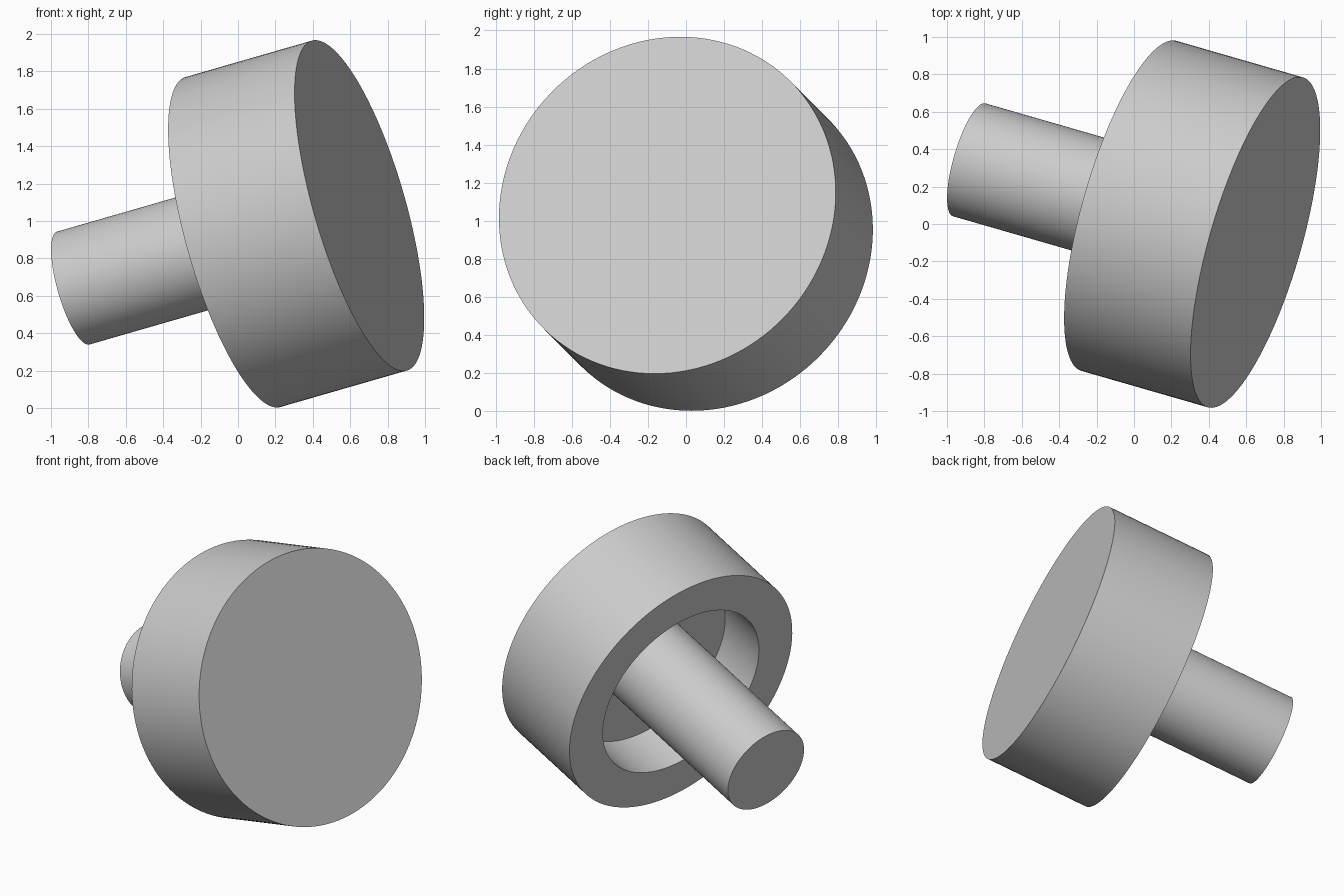
import bpy, bmesh, math
from mathutils import Vector, Matrix

cube = bpy.data.objects.get("Cube")
if cube:
    bpy.data.objects.remove(cube, do_unlink=True)

# Main dimensions, measured along the tilted axis from the closed face
HEAD_R, HEAD_H = 0.918, 0.73
BORE_R, FLOOR = 0.643, 0.365
STEM_R, STEM_END = 0.314, 1.652
CENTRE = Vector((0.649, -0.098, 1.082))
AXIS = Vector((-0.926, 0.267, -0.267))
SIDES = 128

grey = bpy.data.materials.new("light grey")
grey.use_nodes = True
colour = (0.6, 0.6, 0.6, 1)
grey.diffuse_color = colour
grey.node_tree.nodes["Principled BSDF"].inputs["Base Color"].default_value = colour


def lathe(name, profile):
    """Revolve (radius, height) points round local z and tilt onto the axis."""
    bm = bmesh.new()
    verts = [bm.verts.new((r, 0, h)) for r, h in profile]
    edges = [bm.edges.new(pair) for pair in zip(verts, verts[1:])]
    bmesh.ops.spin(bm, geom=verts + edges, cent=(0, 0, 0), axis=(0, 0, 1),
                   angle=math.tau, steps=SIDES, use_duplicate=False)
    bmesh.ops.remove_doubles(bm, verts=bm.verts, dist=1e-4)
    bmesh.ops.recalc_face_normals(bm, faces=bm.faces)
    mesh = bpy.data.meshes.new(name)
    bm.to_mesh(mesh)
    bm.free()
    mesh.materials.append(grey)
    obj = bpy.data.objects.new(name, mesh)
    bpy.context.collection.objects.link(obj)
    tilt = AXIS.to_track_quat('Z', 'Y').to_matrix().to_4x4()
    obj.matrix_world = Matrix.Translation(CENTRE) @ tilt
    bpy.ops.object.select_all(action='DESELECT')
    obj.select_set(True)
    bpy.context.view_layer.objects.active = obj
    bpy.ops.object.shade_smooth_by_angle(angle=math.radians(30))
    return obj


# Wide drum head with a round recess in its back
lathe("head", [(0, 0), (HEAD_R, 0), (HEAD_R, HEAD_H), (BORE_R, HEAD_H),
               (BORE_R, FLOOR), (0, FLOOR)])

# Solid stem rising from the recess floor
lathe("stem", [(0, FLOOR - 0.02), (STEM_R, FLOOR - 0.02),
               (STEM_R, STEM_END), (0, STEM_END)])
